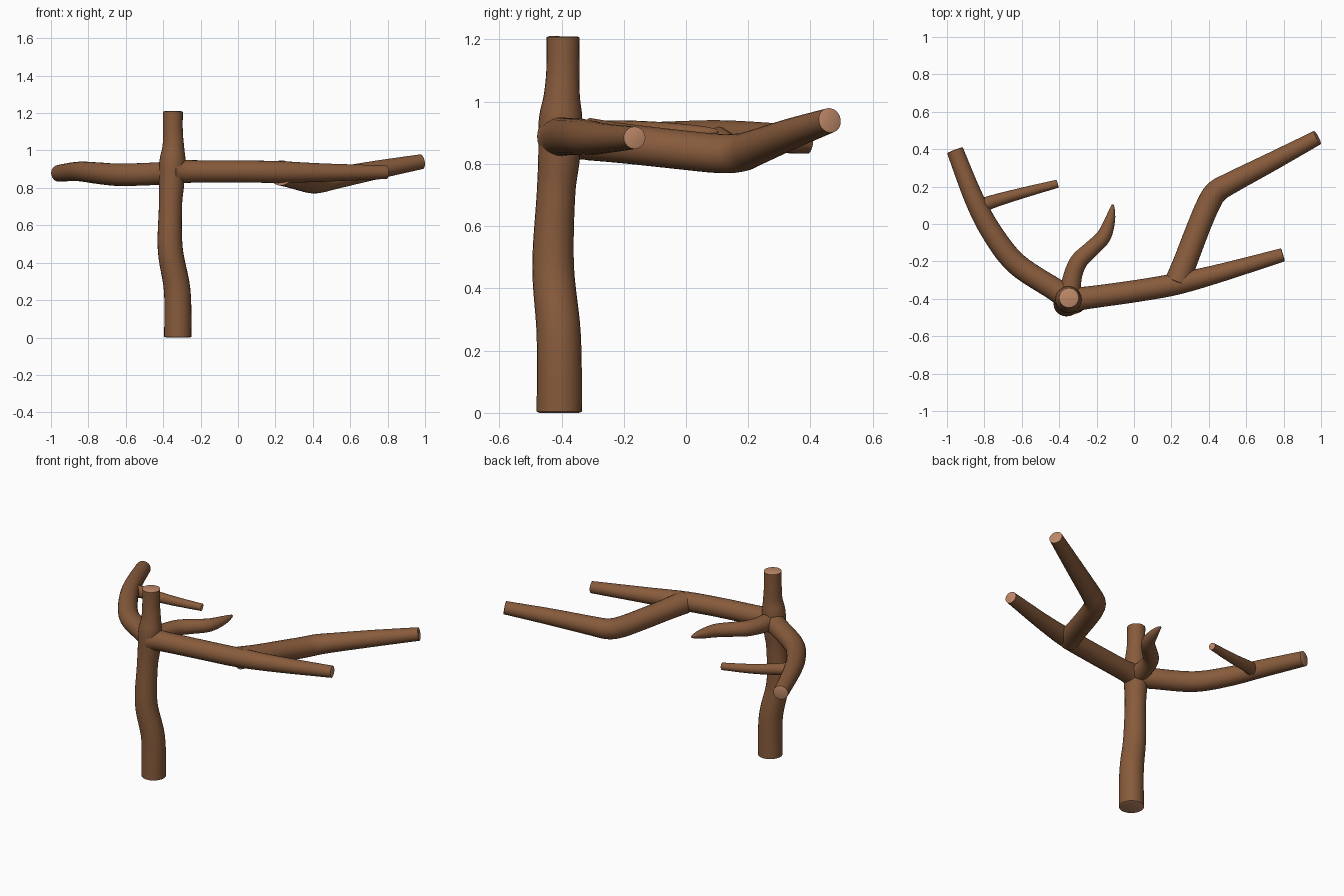
import bpy, bmesh, math
from mathutils import Vector

if "Cube" in bpy.data.objects:
    bpy.data.objects.remove(bpy.data.objects["Cube"])


def material(name, rgb):
    m = bpy.data.materials.new(name)
    m.diffuse_color = (*rgb, 1)
    m.use_nodes = True
    m.node_tree.nodes["Principled BSDF"].inputs["Base Color"].default_value = m.diffuse_color
    return m


BARK = material("bark", (0.245, 0.105, 0.045))
CUT = material("cut_wood", (0.52, 0.25, 0.14))
SIDES, STEPS = 24, 6


def spline(p, i, t):
    # Catmull-Rom through (x, y, z, radius) points
    a, b = p[max(i - 1, 0)], p[i]
    c, d = p[i + 1], p[min(i + 2, len(p) - 1)]
    return 0.5 * (2 * b + (c - a) * t + (2 * a - 5 * b + 4 * c - d) * t * t
                  + (3 * b - a - 3 * c + d) * t ** 3)


def limb(name, points):
    p = [Vector(q) for q in points]
    path = [spline(p, i, k / STEPS) for i in range(len(p) - 1) for k in range(STEPS)]
    path.append(p[-1])
    pos = [q.to_3d() for q in path]
    bm = bmesh.new()
    rings, frames = [], []
    side = None
    for i, q in enumerate(path):
        t = (pos[min(i + 1, len(pos) - 1)] - pos[max(i - 1, 0)]).normalized()
        if side is None:
            side = t.orthogonal()
        side = (side - t * side.dot(t)).normalized()
        up = t.cross(side)
        frames.append((t, side.copy(), up))
        rings.append(ring(bm, pos[i], side, up, q[3]))
    for a, b in zip(rings, rings[1:]):
        bridge(bm, a, b, 0)
    # cut ends with a slightly softened rim
    for i, sign in ((0, -1), (-1, 1)):
        t, s, u = frames[i]
        r = path[i][3]
        inner = ring(bm, pos[i] + t * sign * r * 0.06, s, u, r * 0.84)
        bridge(bm, rings[i], inner, 1 if r > 0.015 else 0)
        bm.faces.new(inner).material_index = 1 if r > 0.015 else 0
    bmesh.ops.recalc_face_normals(bm, faces=bm.faces)
    me = bpy.data.meshes.new(name)
    bm.to_mesh(me)
    bm.free()
    me.materials.append(BARK)
    me.materials.append(CUT)
    ob = bpy.data.objects.new(name, me)
    bpy.context.collection.objects.link(ob)
    bpy.ops.object.select_all(action='DESELECT')
    ob.select_set(True)
    bpy.context.view_layer.objects.active = ob
    bpy.ops.object.shade_smooth_by_angle(angle=math.radians(40))
    return ob


def ring(bm, c, s, u, r):
    return [bm.verts.new(c + r * (s * math.cos(a) + u * math.sin(a)))
            for a in (2 * math.pi * k / SIDES for k in range(SIDES))]


def bridge(bm, a, b, mat):
    for k in range(SIDES):
        j = (k + 1) % SIDES
        bm.faces.new((a[k], a[j], b[j], b[k])).material_index = mat


# Trunk, swelling where the boughs meet it
limb("trunk", [(-.322, -.407, .004, .073), (-.325, -.409, .25, .071),
               (-.362, -.427, .47, .067), (-.361, -.418, .70, .062),
               (-.355, -.408, .82, .067), (-.35, -.403, .94, .070),
               (-.346, -.399, 1.02, .058), (-.348, -.396, 1.10, .053),
               (-.348, -.395, 1.207, .053)])
# Right bough and its fork
limb("right_bough", [(-.34, -.405, .888, .074), (-.27, -.397, .888, .061),
                     (0, -.36, .888, .059), (.22, -.322, .885, .058),
                     (.45, -.265, .882, .049), (.795, -.165, .884, .036)])
limb("right_fork", [(.23, -.315, .88, .068), (.275, -.2, .866, .064),
                    (.34, -.03, .847, .063), (.395, .10, .834, .063),
                    (.44, .172, .836, .062), (.52, .221, .852, .058),
                    (.74, .335, .896, .050), (.98, .462, .940, .040)])
# Left bough and its twig
limb("left_bough", [(-.35, -.395, .88, .068), (-.43, -.345, .876, .061),
                    (-.63, -.212, .870, .060), (-.76, -.045, .880, .057),
                    (-.855, .135, .888, .052), (-.957, .393, .878, .045)])
limb("left_twig", [(-.83, .085, .885, .044), (-.77, .115, .876, .036),
                   (-.60, .165, .851, .029), (-.41, .215, .836, .022)])
# Short curved spur tapering to a tip
limb("curved_spur", [(-.345, -.39, .885, .058), (-.328, -.28, .89, .050),
                     (-.295, -.20, .893, .047), (-.235, -.14, .894, .044),
                     (-.165, -.07, .894, .040), (-.132, .01, .897, .030),
                     (-.118, .07, .902, .017), (-.114, .103, .904, .006)])
